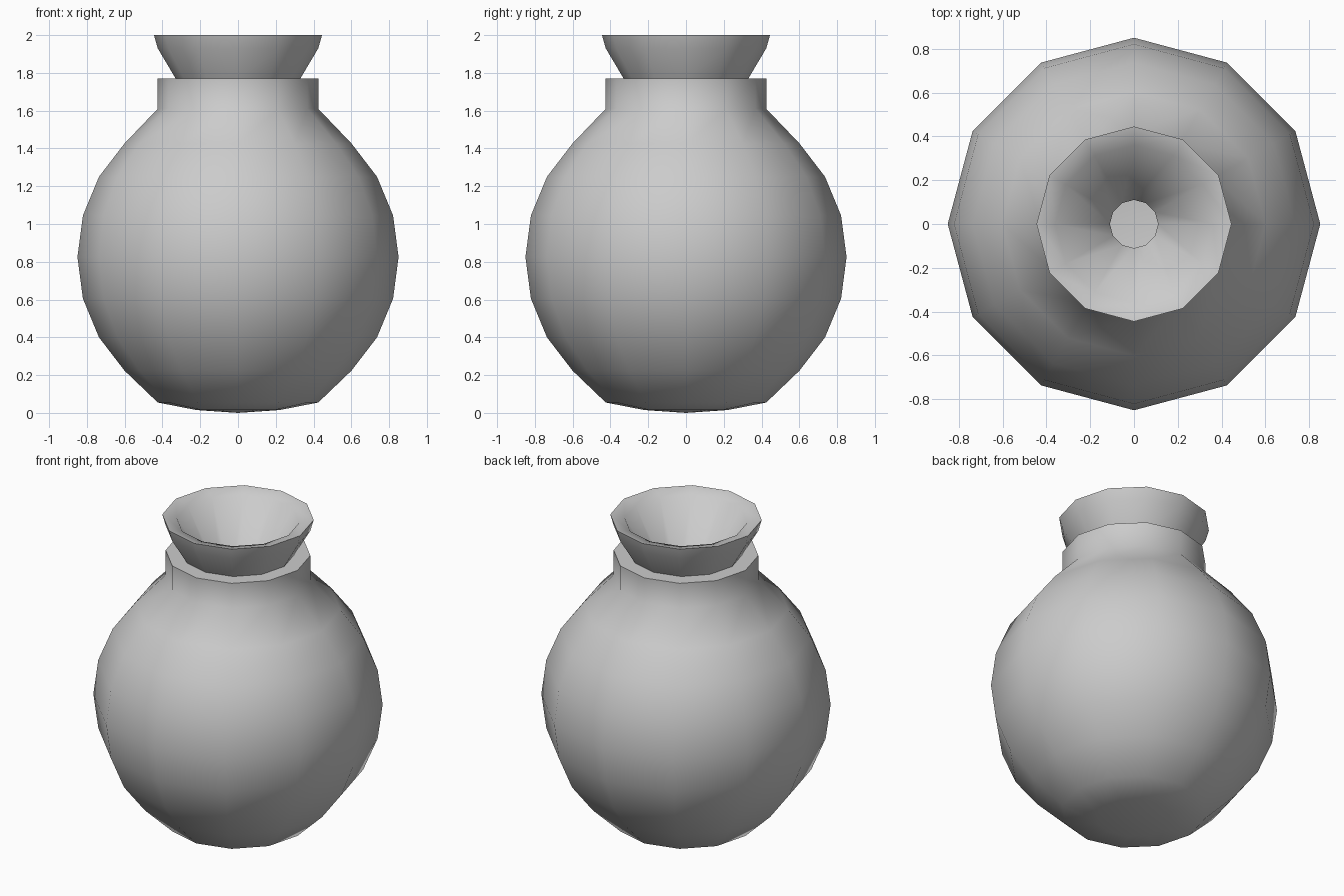
import bpy, bmesh, math

if "Cube" in bpy.data.objects:
    bpy.data.objects.remove(bpy.data.objects["Cube"])

SIDES = 12


def lathe(name, profile):
    """Revolve an (r, z) profile around z; radius 0 makes a pole."""
    bm = bmesh.new()
    rings = []
    for r, z in profile:
        if r == 0:
            rings.append([bm.verts.new((0, 0, z))] * SIDES)
        else:
            rings.append([bm.verts.new((r * math.cos(math.tau * i / SIDES),
                                        r * math.sin(math.tau * i / SIDES), z))
                          for i in range(SIDES)])
    for low, high in zip(rings, rings[1:]):
        for i in range(SIDES):
            j = (i + 1) % SIDES
            corners = [low[i], low[j], high[j], high[i]]
            bm.faces.new(list(dict.fromkeys(corners)))
    mesh = bpy.data.meshes.new(name)
    bm.to_mesh(mesh)
    bm.free()
    obj = bpy.data.objects.new(name, mesh)
    bpy.context.collection.objects.link(obj)
    bpy.ops.object.select_all(action='DESELECT')
    obj.select_set(True)
    bpy.context.view_layer.objects.active = obj
    bpy.ops.object.shade_smooth_by_angle(angle=math.radians(55))
    return obj


# Round belly: sphere rings between the flattened base and the shoulder
R, MID = 0.85, 0.825
belly = [(R * math.cos(math.radians(a)), MID + R * math.sin(math.radians(a)))
         for a in range(-45, 46, 15)]

base = [(0, 0), (0.22, 0.015), (0.425, 0.055)]
# Straight collar with a ledge
collar = [(0.425, 1.61), (0.425, 1.77), (0.33, 1.77)]
# Flared lip, rolled rim and the funnel leading down to a small opening
lip = [(0.425, 1.93), (0.445, 2.0), (0.36, 1.98), (0.11, 1.55)]

lathe("vase", base + belly + collar + lip)
